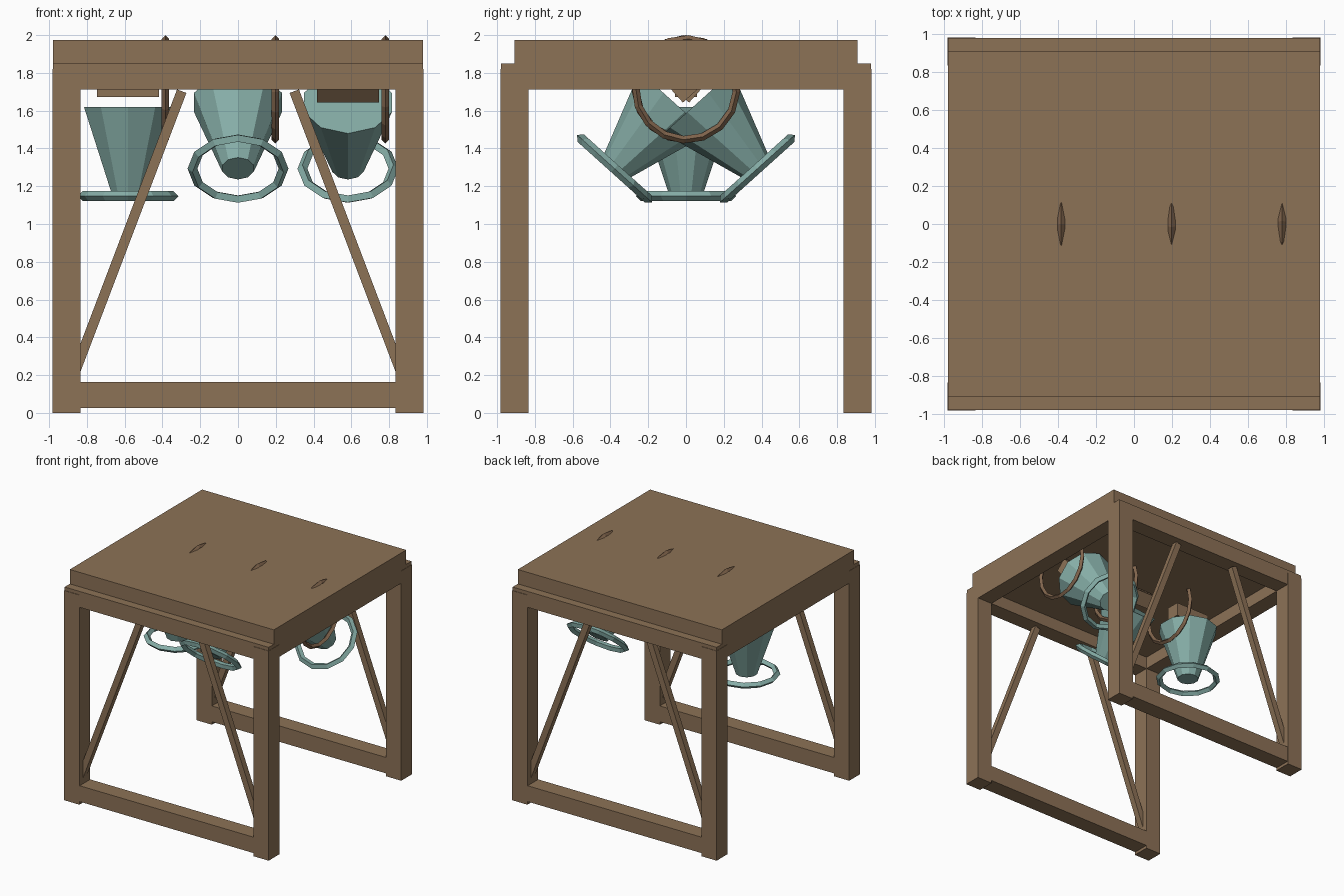
import bpy, math
from mathutils import Matrix, Vector

if "Cube" in bpy.data.objects:
    bpy.data.objects.remove(bpy.data.objects["Cube"])


def material(name, rgb):
    m = bpy.data.materials.new(name)
    m.diffuse_color = (*rgb, 1)
    m.use_nodes = True
    m.node_tree.nodes["Principled BSDF"].inputs["Base Color"].default_value = m.diffuse_color
    return m


WOOD = material("brown wood", (0.265, 0.168, 0.094))
WHEEL = material("dark brown wood", (0.22, 0.13, 0.073))
BRONZE = material("green bronze", (0.24, 0.425, 0.39))


def finish(name, mat, matrix):
    ob = bpy.context.object
    ob.name = name
    ob.data.materials.append(mat)
    ob.data.transform(matrix)
    return ob


def box(name, center, size, mat=WOOD, matrix=Matrix()):
    bpy.ops.mesh.primitive_cube_add(size=1)
    return finish(name, mat, matrix @ Matrix.Translation(center) @ Matrix.Diagonal((*size, 1)))


# Ring with a diamond section: ridge outside
def ring(name, sides, major, minor, mat, matrix):
    bpy.ops.mesh.primitive_torus_add(major_segments=sides, minor_segments=4,
                                     major_radius=major, minor_radius=minor)
    return finish(name, mat, matrix)


# Frame: legs, top and bottom rails, diagonal braces
for sy in (-1, 1):
    for sx in (-1, 1):
        box("leg", (sx * 0.909, sy * 0.909, 0.91), (0.148, 0.148, 1.82))
        low, high = Vector((sx * 0.86, sy * 0.906, 0.224)), Vector((sx * 0.298, sy * 0.906, 1.703))
        d = high - low
        turn = Matrix.Translation((low + high) / 2) @ Matrix.Rotation(math.atan2(d.x, d.z), 4, 'Y')
        box("brace", (0, 0, 0), (0.053, 0.053, d.length), WOOD, turn)
    box("top_rail", (0, sy * 0.907, 1.781), (1.96, 0.144, 0.138))
    box("bottom_rail", (0, sy * 0.907, 0.094), (1.956, 0.144, 0.138))
for sx in (-1, 1):
    box("side_rail", (sx * 0.908, 0, 1.781), (0.144, 1.956, 0.138))

# Roof slab, set slightly down between the rails
box("roof", (0, 0, 1.8975), (1.96, 1.816, 0.155))

# Bells swinging about the x axis, each with headstock, lip ring and wheel
PIVOT = 1.713
for x, angle in ((-0.582, 0), (0, -42), (0.582, 42)):
    swing = Matrix.Translation((x, 0, PIVOT)) @ Matrix.Rotation(math.radians(angle), 4, 'X')
    box("headstock", (0, 0, 0.018), (0.33, 0.118, 0.118), WOOD, swing)
    bpy.ops.mesh.primitive_cone_add(vertices=10, radius1=0.087, radius2=0.245, depth=0.47)
    finish("bell", BRONZE, swing @ Matrix.Translation((0, 0, -0.329)))
    ring("bell_ring", 12, 0.241, 0.026, BRONZE, swing @ Matrix.Translation((0, 0, -0.565)))
    ring("wheel", 16, 0.267, 0.02, WHEEL,
         swing @ Matrix.Translation((0.198, 0, 0)) @ Matrix.Rotation(math.pi / 2, 4, 'Y'))
